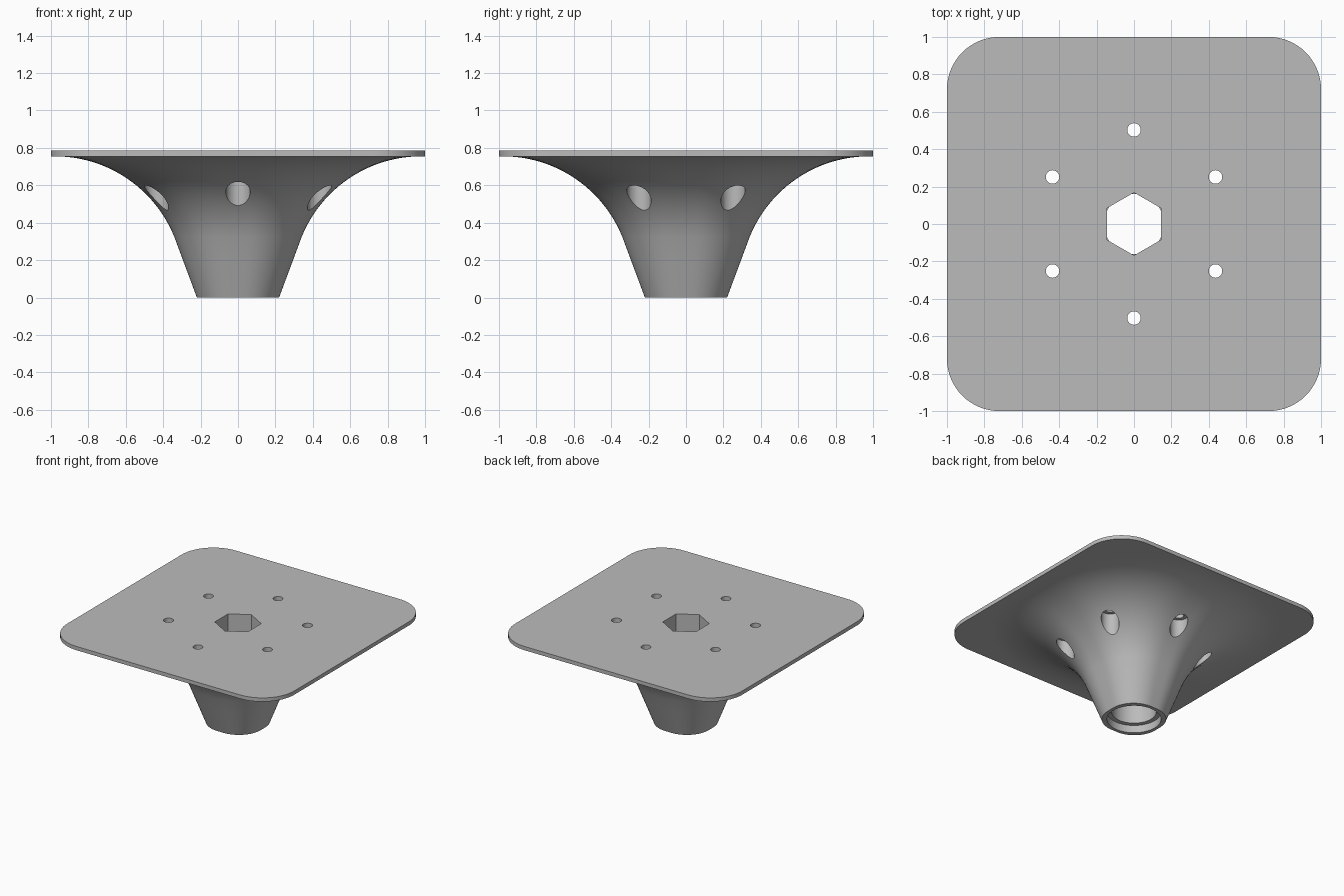
import bpy, bmesh
from math import pi, cos, sin, radians

cube = bpy.data.objects.get("Cube")
if cube:
    bpy.data.objects.remove(cube, do_unlink=True)

grey = bpy.data.materials.new("plain grey")
grey.use_nodes = True
colour = (0.5, 0.5, 0.5, 1)
grey.diffuse_color = colour
grey.node_tree.nodes["Principled BSDF"].inputs["Base Color"].default_value = colour


def rounded_square(half, radius, z, steps=16):
    """Outline of a square with rounded corners at one height."""
    points = []
    for corner in range(4):
        middle = pi / 4 + corner * pi / 2
        sx, sy = (1 if cos(middle) > 0 else -1), (1 if sin(middle) > 0 else -1)
        for i in range(steps + 1):
            a = corner * pi / 2 + i / steps * pi / 2
            points.append((sx * (half - radius) + radius * cos(a),
                           sy * (half - radius) + radius * sin(a), z))
    return points


def loft(name, sections):
    """Skin a stack of matching outlines and cap both ends."""
    bm = bmesh.new()
    rings = [[bm.verts.new(p) for p in s] for s in sections]
    for low, high in zip(rings, rings[1:]):
        for i in range(len(low)):
            j = (i + 1) % len(low)
            bm.faces.new((low[i], low[j], high[j], high[i]))
    bm.faces.new(rings[0][::-1])
    bm.faces.new(rings[-1])
    mesh = bpy.data.meshes.new(name)
    bm.to_mesh(mesh)
    bm.free()
    ob = bpy.data.objects.new(name, mesh)
    bpy.context.collection.objects.link(ob)
    mesh.materials.append(grey)
    return ob


def prism(name, radius, z0, z1, sides=48, x=0, y=0, turn=0):
    """Upright prism or cylinder."""
    angles = [turn + i * 2 * pi / sides for i in range(sides)]
    return loft(name, [[(x + radius * cos(a), y + radius * sin(a), z) for a in angles]
                       for z in (z0, z1)])


def combine(target, other, operation):
    """Apply a boolean and remove the helper."""
    mod = target.modifiers.new(operation.lower(), "BOOLEAN")
    mod.operation, mod.object, mod.solver = operation, other, "EXACT"
    other.hide_render = True
    bpy.context.view_layer.objects.active = target
    bpy.ops.object.modifier_apply(modifier=mod.name)
    bpy.data.objects.remove(other, do_unlink=True)


# Flared stem: straight taper, then an arc that runs out under the plate
arc_x, arc_z, arc_r = 0.98, 0.065, 0.69
profile = [(0.22, 0), (0.26, 0.108), (0.30, 0.215)]
for i in range(25):
    a = radians(22 + 68 * i / 24)
    profile.append((arc_x - arc_r * cos(a), arc_z + arc_r * sin(a)))
profile.append((arc_x, 0.77))
mount = loft("flared_mount", [rounded_square(h, 0.87 * h, z) for h, z in profile])

# Top plate
plate = loft("top_plate", [rounded_square(1, 0.28, z) for z in (0.755, 0.785)])
combine(mount, plate, "UNION")

# Central passage: bottom recess, round bore and hexagonal socket
combine(mount, prism("bottom_recess", 0.195, -0.1, 0.06), "DIFFERENCE")
combine(mount, prism("round_bore", 0.161, 0.03, 0.42), "DIFFERENCE")
combine(mount, prism("hex_socket", 0.168, 0.4, 0.9, sides=6, turn=pi / 2), "DIFFERENCE")

# Six screw holes, each with a wide recess from below
for i in range(6):
    a = pi / 6 + i * pi / 3
    x, y = 0.503 * cos(a), 0.503 * sin(a)
    combine(mount, prism("screw_recess", 0.065, 0.2, 0.64, 32, x, y), "DIFFERENCE")
    combine(mount, prism("screw_hole", 0.036, 0.6, 0.9, 32, x, y), "DIFFERENCE")

# Smooth shading with sharp rims
bpy.ops.object.select_all(action="DESELECT")
mount.select_set(True)
bpy.context.view_layer.objects.active = mount
bpy.ops.object.shade_smooth_by_angle(angle=radians(30))
